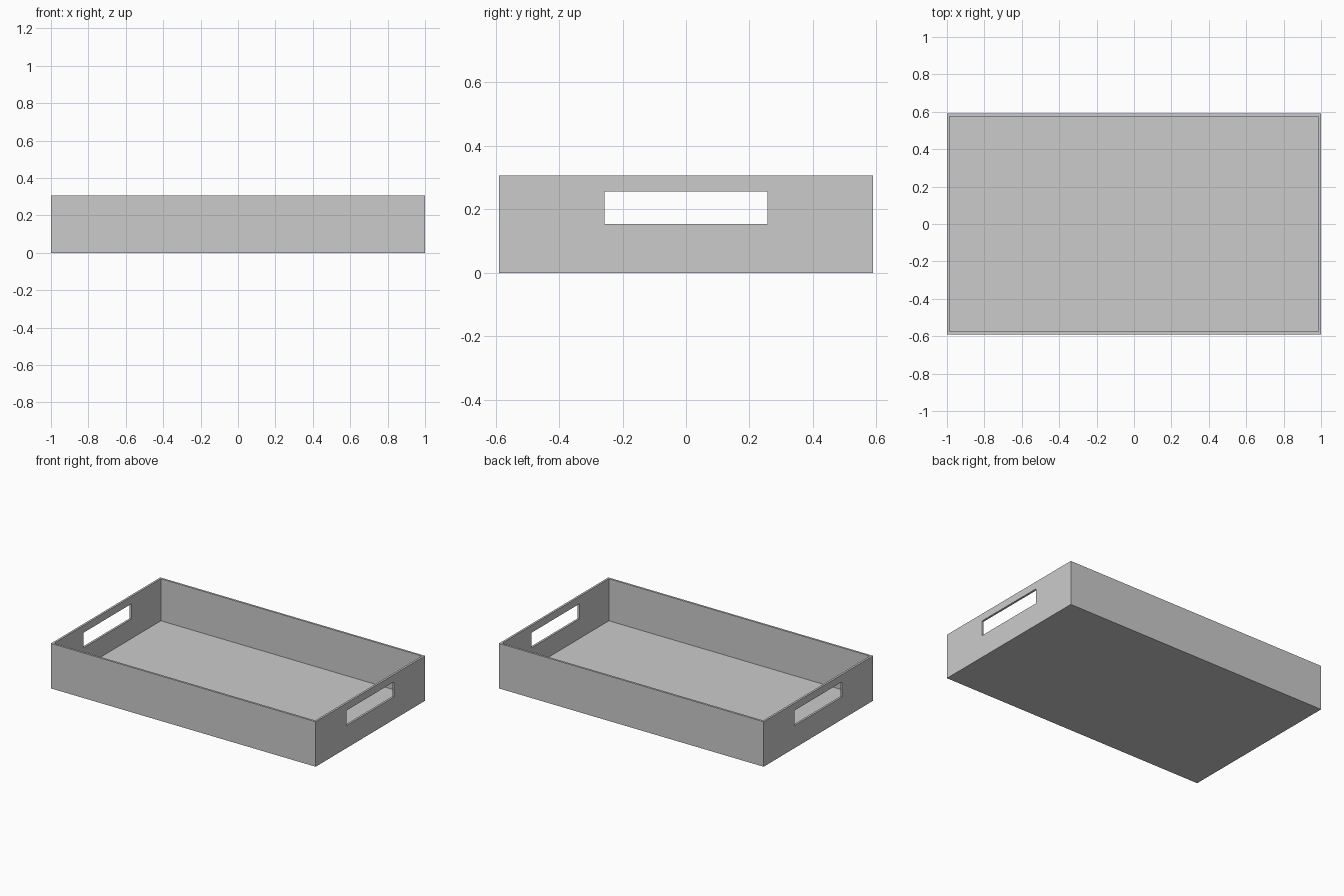
import bpy
import bmesh
from mathutils import Matrix

default = bpy.data.objects.get("Cube")
if default:
    bpy.data.objects.remove(default, do_unlink=True)

LENGTH, WIDTH, HEIGHT = 2.0, 1.18, 0.307
WALL = 0.02
SLOT_WIDTH, SLOT_LOW, SLOT_HIGH = 0.514, 0.154, 0.257

grey = bpy.data.materials.new("light_grey")
grey.use_nodes = True
colour = (0.6, 0.6, 0.6, 1)
grey.diffuse_color = colour
grey.node_tree.nodes["Principled BSDF"].inputs["Base Color"].default_value = colour


def box(bm, size, centre):
    matrix = Matrix.Translation(centre) @ Matrix.Diagonal((*size, 1))
    bmesh.ops.create_cube(bm, size=1, matrix=matrix)


def make_object(name, bm):
    mesh = bpy.data.meshes.new(name)
    bm.to_mesh(mesh)
    bm.free()
    mesh.materials.append(grey)
    obj = bpy.data.objects.new(name, mesh)
    bpy.context.collection.objects.link(obj)
    return obj


# Tray body: a block whose top is inset for the rim and pushed down to the floor
bm = bmesh.new()
box(bm, (LENGTH, WIDTH, HEIGHT), (0, 0, HEIGHT / 2))
top = max(bm.faces, key=lambda f: f.calc_center_median().z)
bmesh.ops.inset_region(bm, faces=[top], thickness=WALL)
floor = bmesh.ops.extrude_discrete_faces(bm, faces=[top])["faces"][0]
bmesh.ops.translate(bm, verts=floor.verts, vec=(0, 0, WALL - HEIGHT))
bmesh.ops.recalc_face_normals(bm, faces=bm.faces)
tray = make_object("tray", bm)

# Handle slots: one long bar cuts through both end walls
bm = bmesh.new()
box(bm, (LENGTH + 0.2, SLOT_WIDTH, SLOT_HIGH - SLOT_LOW),
    (0, 0, (SLOT_LOW + SLOT_HIGH) / 2))
cutter = make_object("handle_slot_cutter", bm)
cutter.hide_render = True
cutter.hide_viewport = False
cutter.display_type = 'WIRE'

cut = tray.modifiers.new("handle_slots", 'BOOLEAN')
cut.operation = 'DIFFERENCE'
cut.solver = 'EXACT'
cut.object = cutter

# Apply the cut and drop the cutter
bpy.context.view_layer.objects.active = tray
tray.select_set(True)
bpy.ops.object.modifier_apply(modifier=cut.name)
bpy.data.objects.remove(cutter, do_unlink=True)
